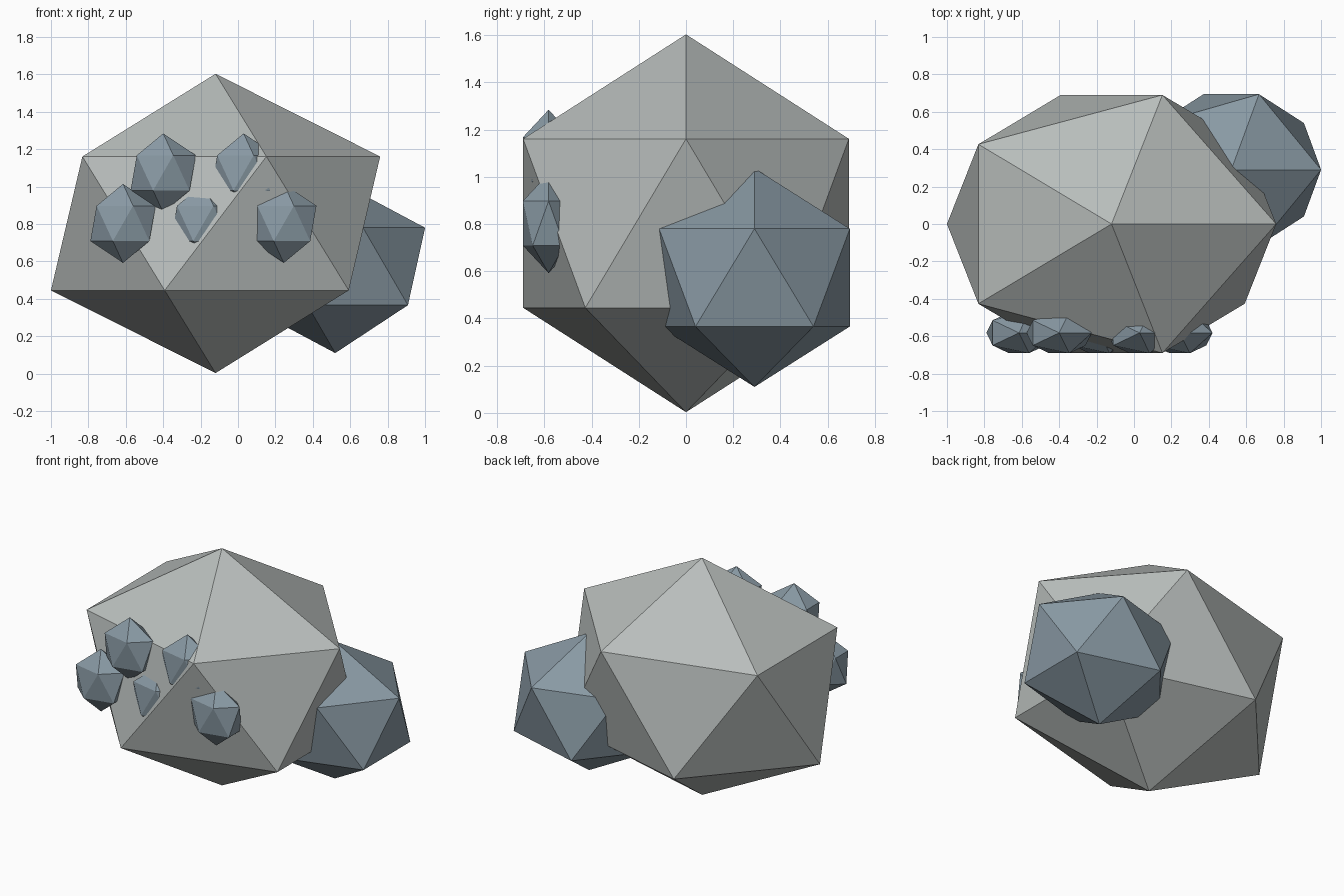
import bpy

if "Cube" in bpy.data.objects:
    bpy.data.objects.remove(bpy.data.objects["Cube"])


def material(name, rgb):
    m = bpy.data.materials.new(name)
    m.diffuse_color = (*rgb, 1)
    m.use_nodes = True
    m.node_tree.nodes["Principled BSDF"].inputs["Base Color"].default_value = m.diffuse_color
    return m


light_stone = material("light_stone", (0.48, 0.51, 0.50))
blue_stone = material("blue_stone", (0.25, 0.32, 0.37))


# Every stone is a stretched 20-sided ball with flat faces
def stone(name, centre, radii, mat):
    bpy.ops.mesh.primitive_ico_sphere_add(subdivisions=1, radius=1, location=centre)
    ob = bpy.context.object
    ob.name = name
    ob.scale = radii
    bpy.ops.object.transform_apply(location=False, rotation=False, scale=True)
    ob.data.materials.append(mat)
    return ob


# Main boulder and the smaller one leaning at its back right
stone("boulder", (-0.12, 0, 0.803), (0.984, 0.811, 0.80), light_stone)
stone("side_rock", (0.52, 0.29, 0.573), (0.537, 0.475, 0.463), blue_stone)

# Pebbles embedded in the front face, in two staggered rows
for row, (x0, z, count) in enumerate([(-0.615, 0.803, 3), (-0.40, 1.073, 2)]):
    for i in range(count):
        stone(f"pebble_{row}_{i}", (x0 + 0.43 * i, -0.582, z),
              (0.195, 0.128, 0.211), blue_stone)
